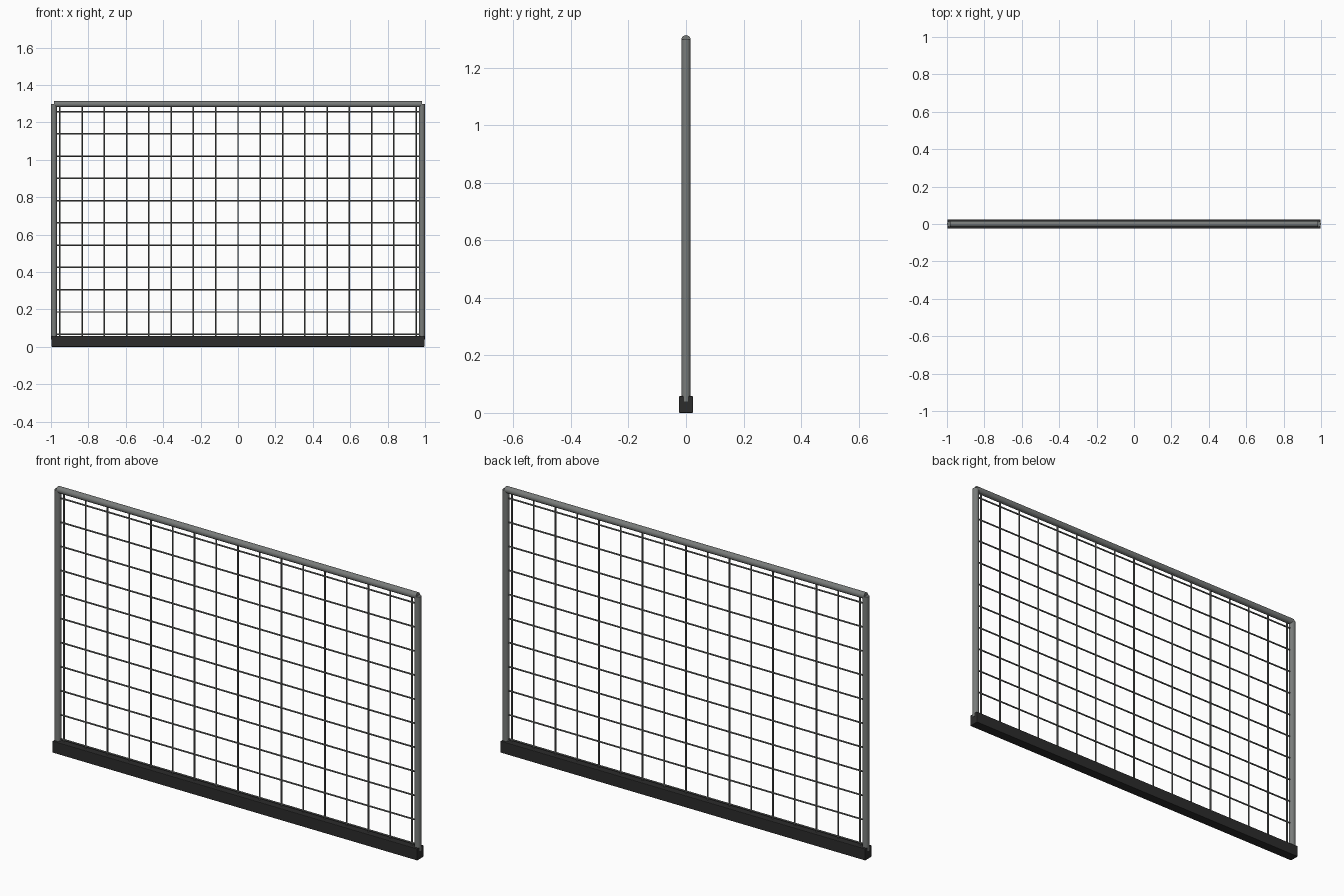
import bpy
from math import pi

cube = bpy.data.objects.get("Cube")
if cube:
    bpy.data.objects.remove(cube, do_unlink=True)


def material(name, rgb):
    m = bpy.data.materials.new(name)
    m.use_nodes = True
    m.diffuse_color = (*rgb, 1)
    m.node_tree.nodes["Principled BSDF"].inputs["Base Color"].default_value = (*rgb, 1)
    return m


steel = material("steel_grey", (0.19, 0.2, 0.195))
wire = material("wire_grey", (0.14, 0.145, 0.14))
rubber = material("dark_base", (0.025, 0.025, 0.025))


def rod(name, center, length, radius, sides, mat, along_x=False):
    rotation = (0, pi / 2, 0) if along_x else (0, 0, 0)
    bpy.ops.mesh.primitive_cylinder_add(vertices=sides, radius=radius, depth=length,
                                        location=center, rotation=rotation)
    ob = bpy.context.object
    ob.name = name
    ob.data.materials.append(mat)
    bpy.ops.object.shade_smooth_by_angle()
    return ob


POST_X, TOP, TUBE = 0.984, 1.297, 0.016
POST_FOOT, BASE_H = 0.04, 0.058
WIRE, PITCH, FIRST_ROW = 0.004, 0.119, 0.067

# Tube frame: two posts and a top rail
for side, sign in (("left", 1), ("right", -1)):
    rod(side + "_post", (sign * POST_X, 0, (TOP + POST_FOOT) / 2),
        TOP - POST_FOOT, TUBE, 16, steel)
rod("top_rail", (0, 0, TOP), 2 * POST_X, TUBE, 16, steel, along_x=True)

# Wire mesh infill
for i in range(-8, 9):
    rod(f"vertical_wire_{i + 9}", (i * PITCH, 0, (TOP + POST_FOOT) / 2),
        TOP - POST_FOOT, WIRE, 8, wire)
for i in range(11):
    rod(f"horizontal_wire_{i + 1}", (0, 0, FIRST_ROW + i * PITCH),
        2 * POST_X, WIRE, 8, wire, along_x=True)

# Base bar with softened edges
bpy.ops.mesh.primitive_cube_add(size=1, location=(0, 0, BASE_H / 2))
base = bpy.context.object
base.name = "base_bar"
base.scale = (1.996, 0.05, BASE_H)
bpy.ops.object.transform_apply(location=False, rotation=False, scale=True)
base.data.materials.append(rubber)
bevel = base.modifiers.new("soft_edges", "BEVEL")
bevel.width = 0.003
bevel.segments = 2
